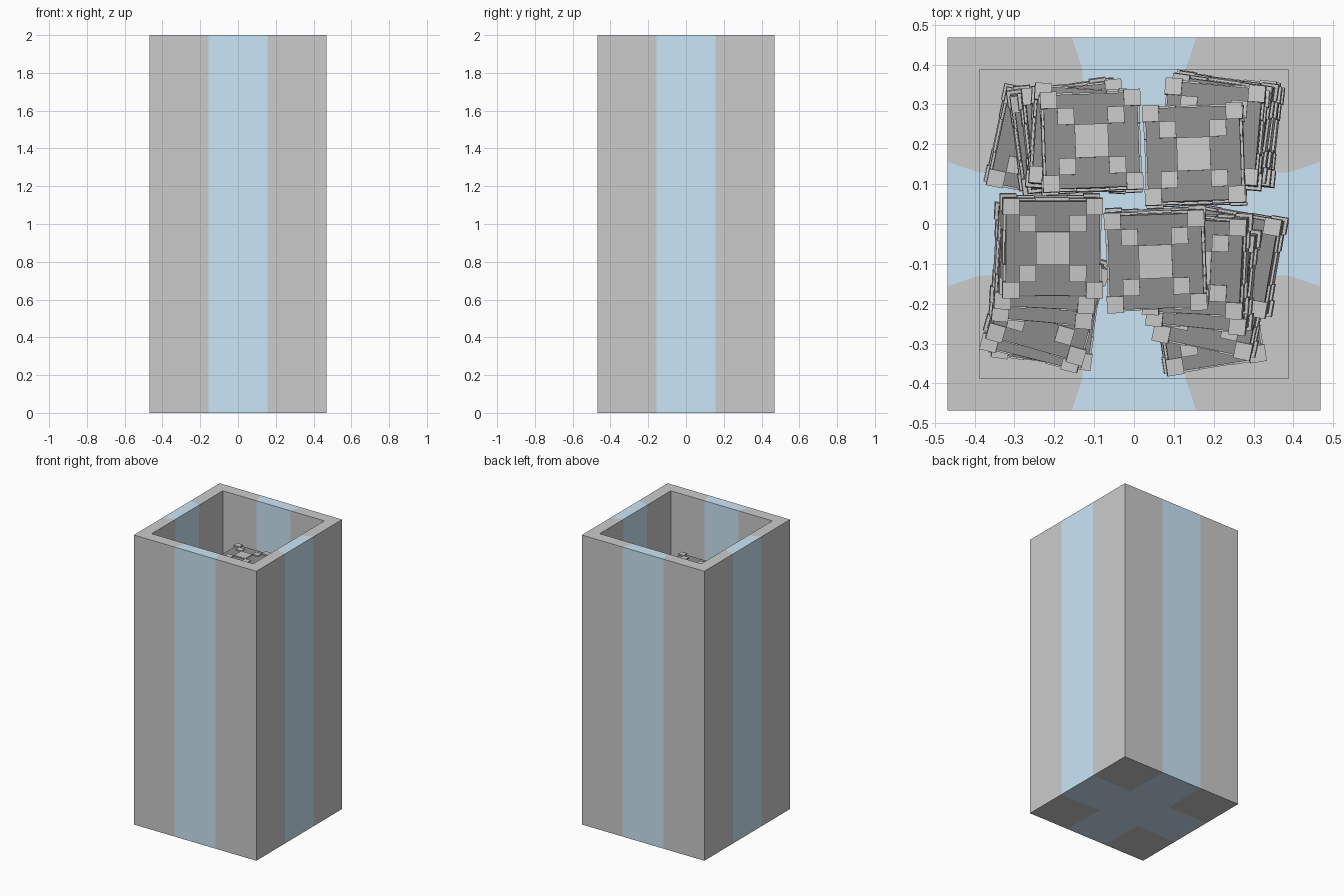
import bpy, bmesh, math, random
from mathutils import Matrix, Vector, Euler

if "Cube" in bpy.data.objects:
    bpy.data.objects.remove(bpy.data.objects["Cube"])

random.seed(4)
H, IN, TOP, FLOOR = 0.468, 0.388, 2.0, 0.08


def material(name, rgb):
    m = bpy.data.materials.new(name)
    m.diffuse_color = (*rgb, 1)
    m.use_nodes = True
    m.node_tree.nodes["Principled BSDF"].inputs["Base Color"].default_value = m.diffuse_color
    return m


def add_object(name, mesh, matrix=None):
    ob = bpy.data.objects.new(name, mesh)
    bpy.context.collection.objects.link(ob)
    if matrix is not None:
        ob.matrix_world = matrix
    return ob


def to_mesh(bm, name, mat=None):
    me = bpy.data.meshes.new(name)
    bm.to_mesh(me)
    bm.free()
    if mat:
        me.materials.append(mat)
    return me


blue = material("pale_blue", (0.60, 0.79, 0.93))
dark = material("dark_grey", (0.28, 0.28, 0.28))


# Open square container, every side split in thirds; middle thirds are blue
def ring(bm, h, z):
    pts = []
    for k in range(4):
        rot = Matrix.Rotation(k * math.pi / 2, 3, 'Z')
        pts += [bm.verts.new(rot @ Vector((x * h, -h, z))) for x in (-1, -1 / 3, 1 / 3)]
    return pts


def container(keep_blue):
    bm = bmesh.new()
    rings = [ring(bm, h, z) for h, z in ((H, 0), (H, TOP), (IN, TOP), (IN, FLOOR))]
    for a, b in zip(rings, rings[1:]):
        for i in range(12):
            j = (i + 1) % 12
            f = bm.faces.new((a[i], a[j], b[j], b[i]))
            f.material_index = int(i % 3 == 1)
    for h, z in ((H, 0), (IN, FLOOR)):
        t = [-h, -h / 3, h / 3, h]
        for i in range(3):
            for j in range(3):
                f = bm.faces.new([bm.verts.new((t[i + u], t[j + v], z))
                                  for u, v in ((0, 0), (1, 0), (1, 1), (0, 1))])
                f.material_index = int(i == 1 or j == 1)
    bmesh.ops.remove_doubles(bm, verts=bm.verts, dist=1e-4)
    bmesh.ops.recalc_face_normals(bm, faces=bm.faces)
    bmesh.ops.delete(bm, geom=[f for f in bm.faces if f.material_index != keep_blue],
                     context='FACES')
    for f in bm.faces:
        f.material_index = 0
    return bm


add_object("container_corners", to_mesh(container(0), "container_corners"))
add_object("container_stripes", to_mesh(container(1), "container_stripes", blue))

# Crate: dark core with light raised corners, diagonal studs and centre panels
SIZE, CORE, CELL = 0.252, 0.236, 0.042


def box(bm, center, size):
    m = Matrix.Translation(center) @ Matrix.Diagonal((*size, 1))
    bmesh.ops.create_cube(bm, size=1, matrix=m)


bm = bmesh.new()
box(bm, (0, 0, 0), (CORE,) * 3)
core_mesh = to_mesh(bm, "crate_core", dark)

bm = bmesh.new()
e = (SIZE - CELL) / 2
for x in (-e, e):
    for y in (-e, e):
        for z in (-e, e):
            box(bm, (x, y, z), (CELL,) * 3)
pads = [(0, 0, 2 * CELL)] + [(sx * 1.5 * CELL, sy * 1.5 * CELL, CELL)
                             for sx in (-1, 1) for sy in (-1, 1)]
for axis in range(3):
    for side in (-1, 1):
        for u, v, w in pads:
            c, s = [u, v], [w, w]
            c.insert(axis, side * (CORE / 2 + 0.001))
            s.insert(axis, 0.010)
            box(bm, c, s)
stud_mesh = to_mesh(bm, "crate_studs")

# Four loose stacks; (x, y, turn, tilt x, tilt y) in degrees, bottom to top
stacks = {
    "back_left": [(-.225, .20, -12, 2, 2), (-.17, .225, 5, 3, -2), (-.175, .22, 8, 4, 2),
                  (-.15, .22, 6, -3, 3), (-.135, .215, -4, -3, 2), (-.108, .205, 2, -2, 1)],
    "back_right": [(.215, .235, -4, 2, -2), (.235, .235, -6, -3, -3), (.225, .24, -7, -3, -4),
                   (.215, .24, -8, 2, -4), (.20, .225, -5, -3, -3), (.152, .172, 2, -2, -1)],
    "front_left": [(-.22, -.22, -8, 3, 2), (-.23, -.215, -14, 4, -2), (-.22, -.19, -16, 5, 3),
                   (-.225, -.12, -5, 4, 2), (-.225, -.085, -3, 4, 3), (-.208, -.055, 0, 3, 2)],
    "front_right": [(.185, -.235, 9, 2, 2), (.20, -.19, -12, 3, -3), (.235, -.09, -10, 2, -4),
                    (.175, -.135, -6, 4, -4), (.16, -.10, -3, 4, -4), (.056, -.088, 2, 3, -1)],
}
for name, crates in stacks.items():
    for i, (x, y, turn, tx, ty) in enumerate(crates):
        z = FLOOR + 0.133 + i * 0.273
        rot = Euler([math.radians(a) for a in (tx, ty, turn)]).to_matrix().to_4x4()
        m = Matrix.Translation((x, y, z)) @ rot
        add_object(f"{name}_crate_core_{i}", core_mesh, m)
        add_object(f"{name}_crate_studs_{i}", stud_mesh, m)
